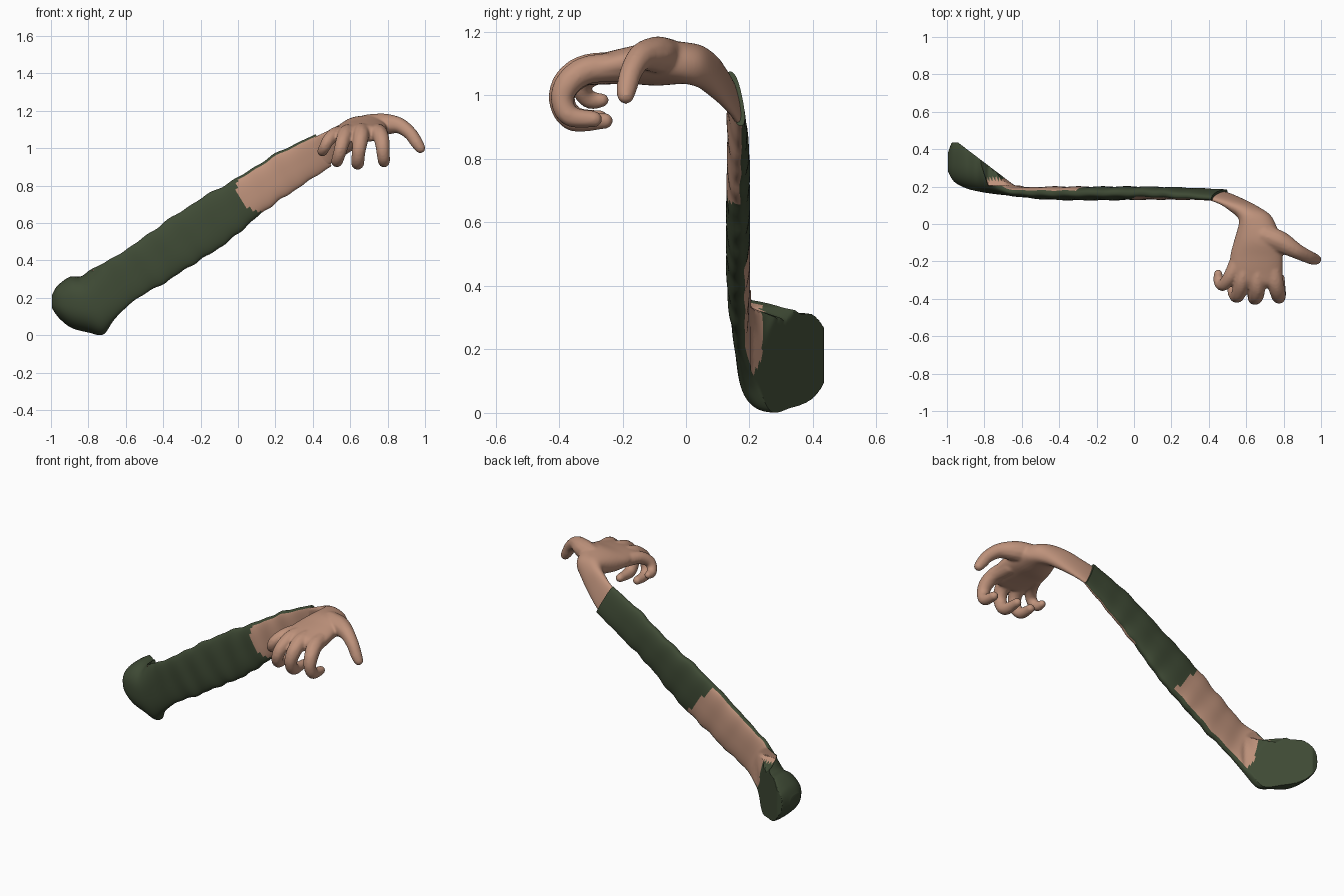
import bpy, bmesh, math
from mathutils import Vector, Matrix

if "Cube" in bpy.data.objects:
    bpy.data.objects.remove(bpy.data.objects["Cube"])


def material(name, rgb):
    m = bpy.data.materials.new(name)
    m.diffuse_color = (*rgb, 1)
    m.use_nodes = True
    m.node_tree.nodes["Principled BSDF"].inputs["Base Color"].default_value = m.diffuse_color
    return m


GREEN = material("sleeve green", (0.05, 0.07, 0.036))
SKIN = material("skin", (0.52, 0.29, 0.20))


def spline(rows, steps):
    """Catmull-Rom samples through rows of numbers."""
    out = []
    n = len(rows)
    for i in range(n - 1):
        a, b, c, d = (rows[max(0, min(n - 1, i + k))] for k in (-1, 0, 1, 2))
        for s in range(steps):
            t = s / steps
            out.append([0.5 * (2 * q + (r - p) * t + (2 * p - 5 * q + 4 * r - w) * t * t
                               + (3 * q - p - 3 * r + w) * t ** 3)
                        for p, q, r, w in zip(a, b, c, d)])
    out.append(list(rows[-1]))
    return out


def loft(bm, sections, sides, power, shape=None, rule=None):
    """Each section: upper edge P, lower edge Q, half-thickness vector T."""
    rings = []
    for r in sections:
        P, Q, T = Vector(r[0:3]), Vector(r[3:6]), Vector(r[6:9])
        ring = []
        for k in range(sides):
            a = 2 * math.pi * k / sides
            c, s = math.cos(a), math.sin(a)
            u = math.copysign(abs(c) ** power, c)
            v = math.copysign(abs(s) ** power, s)
            co = (P + Q) / 2 + (P - Q) / 2 * u + T * v
            ring.append(bm.verts.new(shape(co) if shape else co))
        rings.append(ring)
    for A, B in zip(rings, rings[1:]):
        for k in range(sides):
            j = (k + 1) % sides
            f = bm.faces.new((A[k], A[j], B[j], B[k]))
            if rule:
                a = 2 * math.pi * (k + 0.5) / sides
                f.material_index = rule(f.calc_center_median(), math.cos(a), math.sin(a))
    bm.faces.new(rings[0])
    bm.faces.new(rings[-1][::-1])


def finish(bm, name, mats):
    bmesh.ops.recalc_face_normals(bm, faces=bm.faces)
    me = bpy.data.meshes.new(name)
    bm.to_mesh(me)
    bm.free()
    ob = bpy.data.objects.new(name, me)
    bpy.context.collection.objects.link(ob)
    for m in mats:
        me.materials.append(m)
    for o in bpy.context.selected_objects:
        o.select_set(False)
    ob.select_set(True)
    bpy.context.view_layer.objects.active = ob
    bpy.ops.object.shade_smooth_by_angle(angle=math.radians(35))
    return ob


# Sleeve: upper x, z, lower x, z, front y, back y, from shoulder to cuff
ARM = [
    (-0.995, .215, -0.995, .145, .28, .38),
    (-0.965, .265, -0.955, .09, .225, .46),
    (-0.90, .312, -0.89, .04, .19, .50),
    (-0.84, .315, -0.80, .015, .172, .48),
    (-0.79, .35, -0.72, .005, .162, .38),
    (-0.73, .38, -0.66, .085, .155, .25),
    (-0.66, .42, -0.55, .19, .145, .20),
    (-0.55, .49, -0.41, .27, .133, .20),
    (-0.42, .585, -0.27, .36, .128, .20),
    (-0.20, .73, -0.06, .495, .128, .20),
    (0.01, .85, 0.13, .655, .13, .20),
    (0.20, .97, 0.31, .78, .133, .195),
    (0.415, 1.075, 0.50, .905, .138, .182),
]
rows = []
for xt, zt, xb, zb, yf, yb in spline(ARM, 12):
    d = .83 * (xt + xb) / 2 + .56 * (zt + zb) / 2
    w = min(1, max(0, (d + .5) * 3)) * min(1, max(0, (.95 - d) * 4))
    off = .002 * w * math.sin(41 * d)                      # cloth folds
    e = .0025 * w * (math.sin(47 * d) + math.sin(29 * d))
    g = .0025 * w * (math.sin(37 * d + 1) + math.sin(61 * d))
    y = (yf + yb) / 2 + off
    tilt = .022 * min(1, max(0, (d - .55) / .4))           # twist towards the wrist
    rows.append((xt - .56 * e, y - tilt, zt + .83 * e, xb + .56 * g, y + .6 * tilt,
                 zb - .83 * g, 0, (yb - yf) / 2, 0))


def shoulder_cut(co):
    """Flatten the shoulder end against a slanted plane facing the back."""
    plane = max(.205, .435 - .76 * (co.x + .94))
    upper = .205 + 3 * max(0, .33 - co.z) + 3 * max(0, -.78 - co.x)
    co.y = min(co.y, plane, upper, .435)
    return co


def sleeve_rule(c, u, v):
    """Bare forearm on the front near the wrist, bare upper arm on the back."""
    d = .83 * c.x + .56 * c.z
    if v < 0.05 and u < .86 and d > .42 + .06 * u * u:
        return 1
    if v > 0.1 and -.86 < u < .95 and c.y < .24 and -.47 < d < .12 - .02 * u:
        return 1
    return 0


bm = bmesh.new()
loft(bm, rows, 72, .8, shoulder_cut, sleeve_rule)
finish(bm, "sleeved_arm", [GREEN, SKIN])

# Wrist and palm, turning from the forearm towards the front
PALM = [
    (.37, .140, 1.035, .45, .170, .885, 0, .018, 0),
    (.41, .132, 1.062, .50, .162, .915, 0, .02, 0),
    (.47, .110, 1.09, .57, .130, .96, .01, .022, .01),
    (.525, .078, 1.115, .66, .078, 1.02, .022, .025, .03),
    (.555, .04, 1.115, .73, .04, 1.07, .015, .015, .057),
    (.56, .0, 1.105, .765, -.02, 1.10, 0, 0, .066),
    (.535, -.09, 1.09, .785, -.09, 1.115, 0, 0, .07),
    (.515, -.17, 1.085, .795, -.18, 1.105, 0, 0, .058),
    (.515, -.25, 1.08, .795, -.26, 1.09, 0, 0, .050),
    (.53, -.31, 1.07, .795, -.32, 1.08, 0, 0, .042),
    (.56, -.335, 1.065, .77, -.34, 1.07, 0, 0, .025),
]
bm = bmesh.new()
loft(bm, spline(PALM, 6), 32, .88)

# Fingers: x, y, z, radius along each
FINGERS = [
    [(.74, -.20, 1.09, .045), (.755, -.31, 1.08, .044), (.77, -.37, 1.04, .040),
     (.775, -.39, .985, .035), (.78, -.365, .935, .032), (.78, -.29, .925, .025)],
    [(.665, -.20, 1.09, .045), (.66, -.31, 1.085, .045), (.655, -.375, 1.045, .041),
     (.645, -.395, .98, .036), (.64, -.355, .922, .034), (.64, -.255, .920, .024)],
    [(.60, -.20, 1.085, .043), (.58, -.30, 1.08, .043), (.56, -.37, 1.035, .038),
     (.545, -.385, .98, .034), (.53, -.35, .933, .031), (.53, -.27, .928, .024)],
    [(.56, -.18, 1.08, .040), (.52, -.27, 1.075, .037), (.485, -.32, 1.045, .032),
     (.465, -.325, 1.01, .029), (.452, -.30, .985, .027), (.45, -.265, .985, .021)],
    [(.69, -.06, 1.12, .06), (.78, -.095, 1.128, .057), (.86, -.14, 1.122, .042),
     (.92, -.17, 1.08, .035), (.955, -.185, 1.03, .032), (.975, -.19, 1.0, .026)],
]
for path in FINGERS:
    for x, y, z, r in spline(path, 8):
        bmesh.ops.create_icosphere(bm, subdivisions=2, radius=r + .002,
                                   matrix=Matrix.Translation((x, y, z)))
hand = finish(bm, "hand", [SKIN])

# Fuse palm and fingers into one smooth skin
rm = hand.modifiers.new("fuse", 'REMESH')
rm.mode = 'VOXEL'
rm.voxel_size = .007
rm.use_smooth_shade = True
sm = hand.modifiers.new("soften", 'SMOOTH')
sm.factor = .5
sm.iterations = 7
